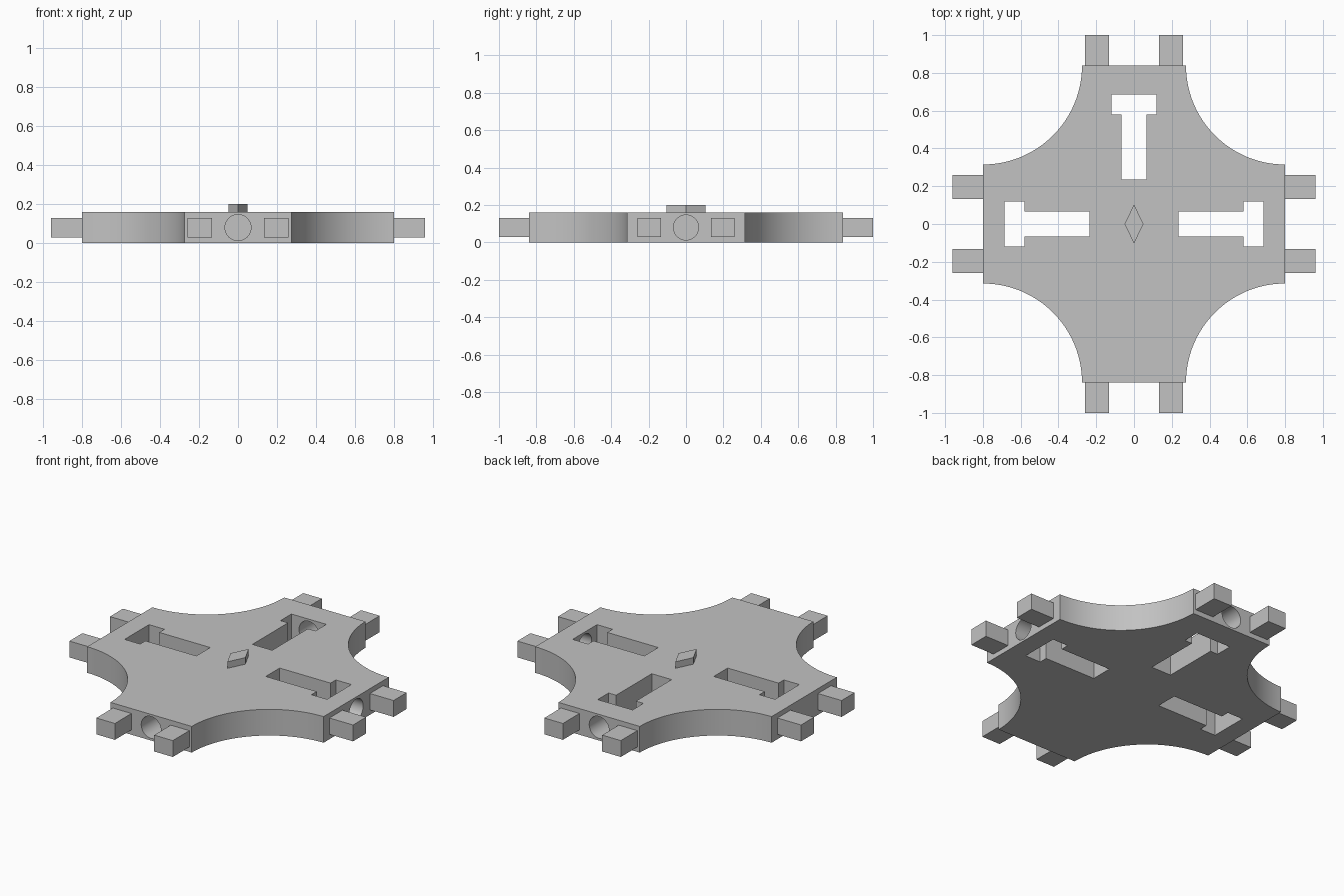
import bpy, bmesh, math
from mathutils import Matrix, Vector

cube = bpy.data.objects.get("Cube")
if cube:
    bpy.data.objects.remove(cube, do_unlink=True)

HALF_X, HALF_Y, RADIUS = 0.80, 0.84, 0.525   # plate extents, corner scoop radius
THICK = 0.16
HOLE_R = 0.067
TAB_LEN = 0.16

grey = bpy.data.materials.new("plain_grey")
grey.use_nodes = True
colour = (0.54, 0.54, 0.54, 1)
grey.diffuse_color = colour
grey.node_tree.nodes["Principled BSDF"].inputs["Base Color"].default_value = colour


def finish(name, bm):
    bmesh.ops.recalc_face_normals(bm, faces=bm.faces)
    mesh = bpy.data.meshes.new(name)
    bm.to_mesh(mesh)
    bm.free()
    mesh.materials.append(grey)
    obj = bpy.data.objects.new(name, mesh)
    bpy.context.collection.objects.link(obj)
    return obj


def prism(name, outline, z0, z1, turn=0):
    """Extrude a flat outline from z0 to z1, turned about the z axis."""
    bm = bmesh.new()
    base = bm.faces.new([bm.verts.new((x, y, z0)) for x, y in outline])
    top = bmesh.ops.extrude_face_region(bm, geom=[base])["geom"]
    bmesh.ops.translate(bm, vec=(0, 0, z1 - z0),
                        verts=[v for v in top if isinstance(v, bmesh.types.BMVert)])
    bm.transform(Matrix.Rotation(turn, 4, 'Z'))
    return finish(name, bm)


def bore(name, y0, y1, turn):
    """Cylinder lying along y at mid thickness."""
    bm = bmesh.new()
    bmesh.ops.create_cone(bm, cap_ends=True, segments=48, radius1=HOLE_R,
                          radius2=HOLE_R, depth=y1 - y0)
    place = Matrix.Translation((0, (y0 + y1) / 2, THICK / 2))
    bm.transform(Matrix.Rotation(turn, 4, 'Z') @ place @ Matrix.Rotation(math.pi / 2, 4, 'X'))
    return finish(name, bm)


def cut(obj, cutter):
    mod = obj.modifiers.new("cut", 'BOOLEAN')
    mod.operation, mod.solver, mod.object = 'DIFFERENCE', 'EXACT', cutter
    bpy.context.view_layer.objects.active = obj
    bpy.ops.object.modifier_apply(modifier=mod.name)
    bpy.data.objects.remove(cutter, do_unlink=True)


# Plate: cross with a quarter circle scooped from each corner
outline = []
STEPS = 32
for sx, sy in ((1, 1), (-1, 1), (-1, -1), (1, -1)):
    arc = []
    for i in range(STEPS + 1):
        a = math.pi / 2 * i / STEPS
        arc.append((sx * (HALF_X - RADIUS * math.sin(a)), sy * (HALF_Y - RADIUS * math.cos(a))))
    outline += arc if sx * sy > 0 else arc[::-1]
plate = prism("cross_plate", outline, 0, THICK)

# T-shaped slots and the bolt holes leading into them
half_t = [(0.067, 0.235), (0.067, 0.58), (0.118, 0.58), (0.118, 0.685)]
t_slot = half_t + [(-x, y) for x, y in reversed(half_t)]
for k in range(4):
    turn = k * math.pi / 2
    cut(plate, prism("slot_cutter", t_slot, -0.1, THICK + 0.1, turn))
    cut(plate, bore("bolt_cutter", 0.63, 0.95, turn))

bpy.ops.object.select_all(action='DESELECT')
plate.select_set(True)
bpy.context.view_layer.objects.active = plate
bpy.ops.object.shade_smooth_by_angle(angle=math.radians(30))

# Pair of square tabs on each end
for k, side in enumerate(("back", "left_facing_minus_x", "front", "right_facing_plus_x")):
    end = HALF_X if k % 2 else HALF_Y
    for s, label in ((-1, "a"), (1, "b")):
        tab = [(s * x, y) for x, y in ((0.133, end - 0.01), (0.259, end - 0.01),
                                       (0.259, end + TAB_LEN), (0.133, end + TAB_LEN))]
        prism(f"tab_{side}_{label}", tab, 0.03, 0.13, k * math.pi / 2)

# Raised diamond marker in the centre
prism("diamond_marker", [(0.05, 0), (0, 0.103), (-0.05, 0), (0, -0.103)], THICK - 0.01, 0.20)
